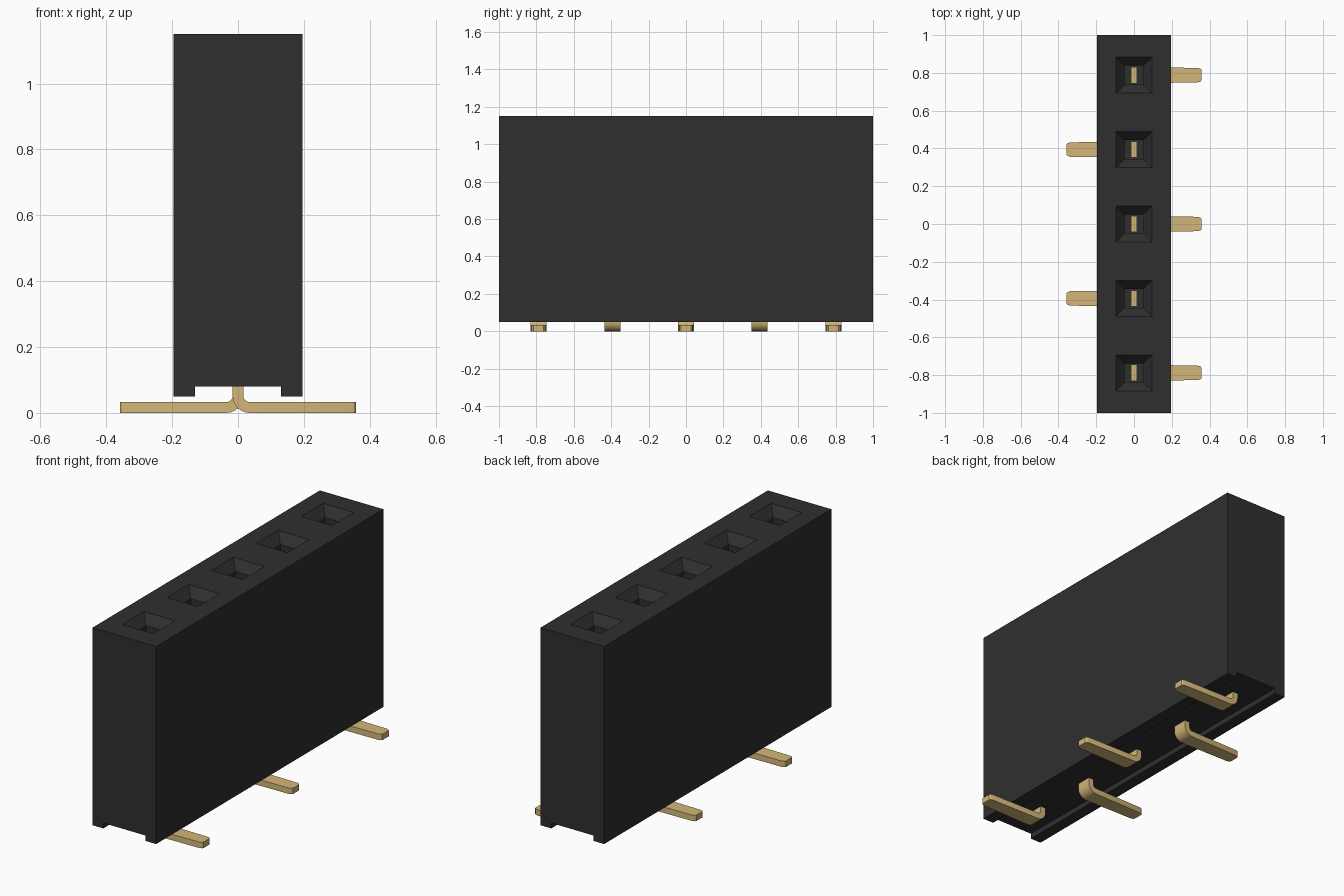
import bpy, bmesh, math
from mathutils import Vector

cube = bpy.data.objects.get("Cube")
if cube:
    bpy.data.objects.remove(cube, do_unlink=True)

PITCH = 0.394
HALF_X, TOP_Z = 0.196, 1.15


def material(name, color, metallic=0.0):
    m = bpy.data.materials.new(name)
    m.use_nodes = True
    m.diffuse_color = (*color, 1)
    m.node_tree.nodes["Principled BSDF"].inputs["Base Color"].default_value = (*color, 1)
    return m


black = material("black plastic", (0.028, 0.028, 0.028))
gold = material("gold contact", (0.65, 0.47, 0.19))


def loft(name, rings, mat):
    """Skin a chain of closed rings and cap both ends."""
    bm = bmesh.new()
    loops = [[bm.verts.new(p) for p in ring] for ring in rings]
    n = len(loops[0])
    for a, b in zip(loops, loops[1:]):
        for i in range(n):
            j = (i + 1) % n
            bm.faces.new((a[i], a[j], b[j], b[i]))
    bm.faces.new(loops[0])
    bm.faces.new(loops[-1])
    bmesh.ops.recalc_face_normals(bm, faces=bm.faces)
    mesh = bpy.data.meshes.new(name)
    bm.to_mesh(mesh)
    bm.free()
    mesh.materials.append(mat)
    obj = bpy.data.objects.new(name, mesh)
    bpy.context.collection.objects.link(obj)
    return obj


def activate(obj):
    bpy.ops.object.select_all(action="DESELECT")
    obj.select_set(True)
    bpy.context.view_layer.objects.active = obj


# Housing: block with a channel along its underside
half = [(0.13, 0.08), (0.13, 0.05), (HALF_X, 0.05), (HALF_X, TOP_Z)]
outline = half + [(-x, z) for x, z in reversed(half)]
housing = loft("housing", [[(x, y, z) for x, z in outline] for y in (-1, 1)], black)


# Sockets: square wells with a funnel mouth
def square(y, z, h):
    return [(sx * h, y + sy * h, z) for sx, sy in ((-1, -1), (1, -1), (1, 1), (-1, 1))]


rows = [(i - 2) * PITCH for i in range(5)]
for y in rows:
    over = 0.02
    cutter = loft("socket_cutter", [square(y, 0.3, 0.05), square(y, TOP_Z - 0.05, 0.05),
                                    square(y, TOP_Z, 0.095),
                                    square(y, TOP_Z + over, 0.095 + over * 0.9)], black)
    cutter.hide_render = True
    activate(housing)
    mod = housing.modifiers.new("socket", "BOOLEAN")
    mod.operation, mod.solver, mod.object = "DIFFERENCE", "EXACT", cutter
    bpy.ops.object.modifier_apply(modifier=mod.name)
    bpy.data.objects.remove(cutter, do_unlink=True)


# Contacts: flat strips bent outwards into feet, alternating sides
def contact(name, y, side):
    t, r, w = 0.0165, 0.035, 0.043
    # stations: centre x, centre z, direction angle, half width
    stations = [(0, 0.7, 0, w)]
    for k in range(7):
        a = math.radians(15 * k)
        stations.append((r - r * math.cos(a), t + r - r * math.sin(a), a, w))
    stations += [(0.338, t, math.pi / 2, 0.038), (0.352, t, math.pi / 2, 0.034),
                 (0.358, t, math.pi / 2, 0.027)]
    rings = []
    for x, z, a, hw in stations:
        c = Vector((x, 0, z))
        n = Vector((math.cos(a), 0, math.sin(a))) * t
        ring = [c + n * s + Vector((0, e * hw, 0))
                for s, e in ((1, -1), (1, 1), (-1, 1), (-1, -1))]
        rings.append([(p.x * side, p.y + y, p.z) for p in ring])
    obj = loft(name, rings, gold)
    activate(obj)
    bpy.ops.object.shade_smooth_by_angle(angle=math.radians(25))


for i, y in enumerate(rows):
    contact(f"contact_{i + 1}", y, 1 if i % 2 == 0 else -1)
